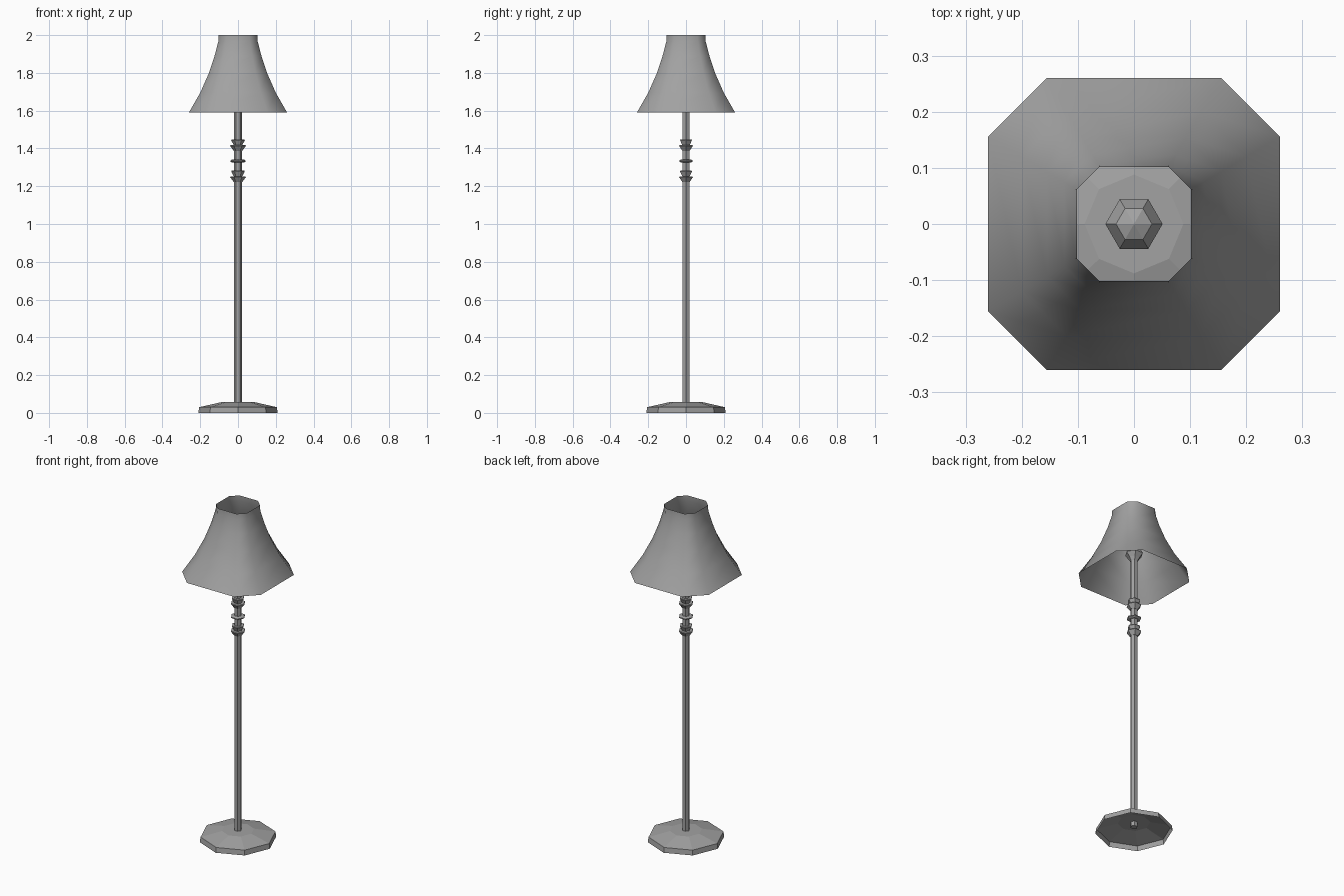
import bpy, bmesh
from math import cos, sin, tau

cube = bpy.data.objects.get("Cube")
if cube:
    bpy.data.objects.remove(cube, do_unlink=True)

GREY = (0.36, 0.36, 0.36, 1.0)
grey = bpy.data.materials.new("lamp grey")
grey.use_nodes = True
grey.diffuse_color = GREY
grey.node_tree.nodes["Principled BSDF"].inputs["Base Color"].default_value = GREY


def polygon(sides):
    """Unit outline with a corner on the x axis."""
    return [(cos(tau * i / sides), sin(tau * i / sides)) for i in range(sides)]


def loft(name, outline, profile, cap_bottom=False, cap_top=False):
    """Scale the outline by each profile radius, stack at its height and bridge."""
    bm = bmesh.new()
    rings = [[bm.verts.new((x * r, y * r, z)) for x, y in outline] for r, z in profile]
    n = len(outline)
    for low, high in zip(rings, rings[1:]):
        for i in range(n):
            j = (i + 1) % n
            bm.faces.new((low[i], low[j], high[j], high[i]))
    if cap_bottom:
        bm.faces.new(rings[0][::-1])
    if cap_top:
        bm.faces.new(rings[-1])
    mesh = bpy.data.meshes.new(name)
    bm.to_mesh(mesh)
    bm.free()
    mesh.materials.append(grey)
    obj = bpy.data.objects.new(name, mesh)
    bpy.context.collection.objects.link(obj)
    return obj


hexagon = polygon(6)
octagon = polygon(8)
chamfered_square = [(1, -0.6), (1, 0.6), (0.6, 1), (-0.6, 1),
                    (-1, 0.6), (-1, -0.6), (-0.6, -1), (0.6, -1)]

# Hollow foot, open underneath
loft("base", octagon, [(0.21, 0), (0.206, 0.03), (0.088, 0.057)], cap_top=True)

# Slim upright, poking slightly through the foot
loft("pole", hexagon, [(0.02, 0.03), (0.02, 1.73)], cap_bottom=True, cap_top=True)

# Two pairs of flared collars
for label, z in (("lower", 1.222), ("upper", 1.387)):
    loft(label + "_collar_large", hexagon, [(0.022, z), (0.042, z + 0.026), (0.04, z + 0.03)],
         cap_bottom=True, cap_top=True)
    loft(label + "_collar_small", hexagon, [(0.022, z + 0.03), (0.036, z + 0.056), (0.035, z + 0.06)],
         cap_bottom=True, cap_top=True)

# Thin disc between the collars
loft("middle_disc", hexagon, [(0.032, 1.326), (0.041, 1.331), (0.041, 1.336), (0.032, 1.341)],
     cap_bottom=True, cap_top=True)

# Socket hidden inside the shade, with a shallow pointed cap
loft("socket", hexagon, [(0.02, 1.69), (0.032, 1.71), (0.051, 1.735), (0.032, 1.77), (0.001, 1.782)],
     cap_bottom=True, cap_top=True)

# Open shade with a flared side and a short upright collar
shade = loft("shade", chamfered_square,
             [(0.26, 1.59), (0.2, 1.695), (0.155, 1.797), (0.124, 1.89), (0.104, 1.967), (0.102, 2.0)])
for face in shade.data.polygons:
    face.use_smooth = True
